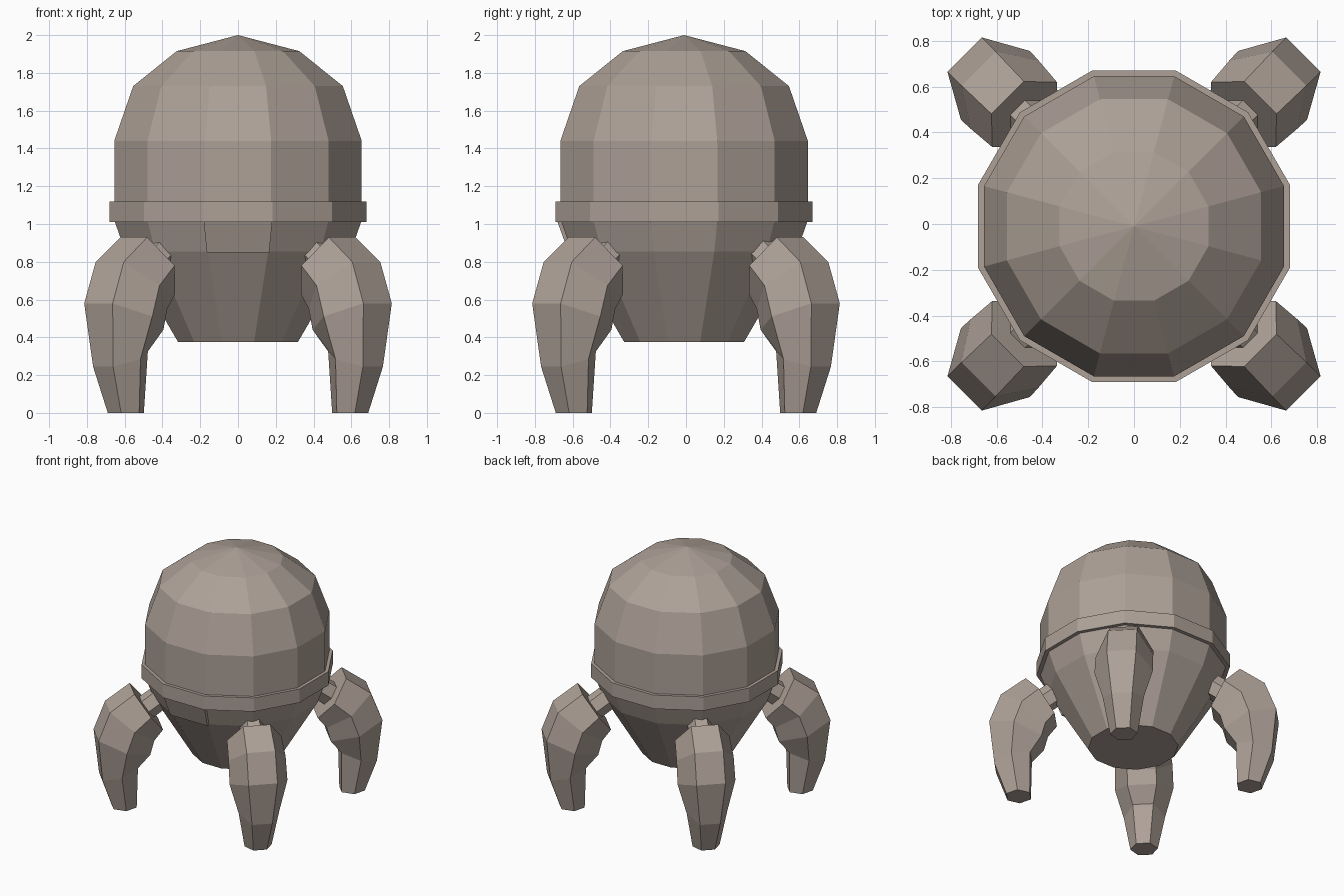
import bpy, bmesh, math
from mathutils import Vector

if "Cube" in bpy.data.objects:
    bpy.data.objects.remove(bpy.data.objects["Cube"])

SIDES = 12
BODY_Y = -0.01

clay = bpy.data.materials.new("taupe shell")
clay.diffuse_color = (0.42, 0.355, 0.31, 1)
clay.use_nodes = True
clay.node_tree.nodes["Principled BSDF"].inputs["Base Color"].default_value = clay.diffuse_color


def finish(bm, name):
    bmesh.ops.recalc_face_normals(bm, faces=bm.faces[:])
    me = bpy.data.meshes.new(name)
    bm.to_mesh(me)
    bm.free()
    me.materials.append(clay)
    ob = bpy.data.objects.new(name, me)
    bpy.context.collection.objects.link(ob)
    return ob


def loft(name, rings):
    """Skin equal-length point rings and cap both ends; a one-point ring is an apex."""
    bm = bmesh.new()
    rows = [[bm.verts.new(p) for p in ring] for ring in rings]
    for a, b in zip(rows, rows[1:]):
        n = len(a)
        for i in range(n):
            j = (i + 1) % n
            if len(b) == 1:
                bm.faces.new((a[i], a[j], b[0]))
            else:
                bm.faces.new((a[i], a[j], b[j], b[i]))
    for end in (rows[0], rows[-1]):
        if len(end) > 1:
            bm.faces.new(end)
    return finish(bm, name)


def body_ring(apothem, z):
    """Twelve-sided ring with a flat side facing front."""
    if apothem == 0:
        return [(0, BODY_Y, z)]
    r = apothem / math.cos(math.pi / SIDES)
    return [(r * math.cos(math.radians(15 + 30 * k)),
             BODY_Y + r * math.sin(math.radians(15 + 30 * k)), z)
            for k in range(SIDES)]


def turned(name, profile):
    return loft(name, [body_ring(a, z) for a, z in profile])


# Body: dome, rim band and tapered underside
turned("dome", [(0.655, 1.05), (0.655, 1.44), (0.555, 1.73), (0.325, 1.915), (0, 2.0)])
turned("rim_band", [(0.68, 1.01), (0.68, 1.12)])
turned("underside", [(0.317, 0.375), (0.597, 0.855), (0.655, 1.02)])

# Front plate covering one upper underside facet
loft("front_plate", [
    [(-w, y0 + BODY_Y, z), (w, y0 + BODY_Y, z), (w, y1 + BODY_Y, z), (-w, y1 + BODY_Y, z)]
    for w, y0, y1, z in ((0.165, -0.612, -0.56, 0.85), (0.181, -0.67, -0.60, 1.01))])


def hex_ring(angle, outer, inner, w):
    """Six-sided leg section from outer and inner (radius, height) points."""
    mid = ((outer[0] + inner[0]) / 2, (outer[1] + inner[1]) / 2)
    c, s = math.cos(angle), math.sin(angle)
    pts = [(outer, -w / 2), (outer, w / 2), (mid, w),
           (inner, w / 2), (inner, -w / 2), (mid, -w)]
    return [(r * c - t * s, r * s + t * c, z) for (r, z), t in pts]


LEG = [  # outer point, inner point, half width, from hip to foot
    ((0.78, 0.93), (0.57, 0.63), 0.20),
    ((0.96, 0.80), (0.635, 0.55), 0.21),
    ((1.045, 0.58), (0.665, 0.44), 0.213),
    ((1.01, 0.245), (0.75, 0.325), 0.15),
    ((0.925, 0.0), (0.755, 0.0), 0.10),
]
STRUT = [  # short joint from leg cap into the body
    ((0.775, 0.80), (0.685, 0.67), 0.09),
    ((0.56, 0.955), (0.47, 0.825), 0.09),
]

# Four legs on the diagonals
names = ("back_right", "back_left", "front_left", "front_right")
for k, name in enumerate(names):
    ang = math.radians(45 + 90 * k)
    loft(name + "_leg", [hex_ring(ang, *s) for s in LEG])
    loft(name + "_leg_joint", [hex_ring(ang, *s) for s in STRUT])
